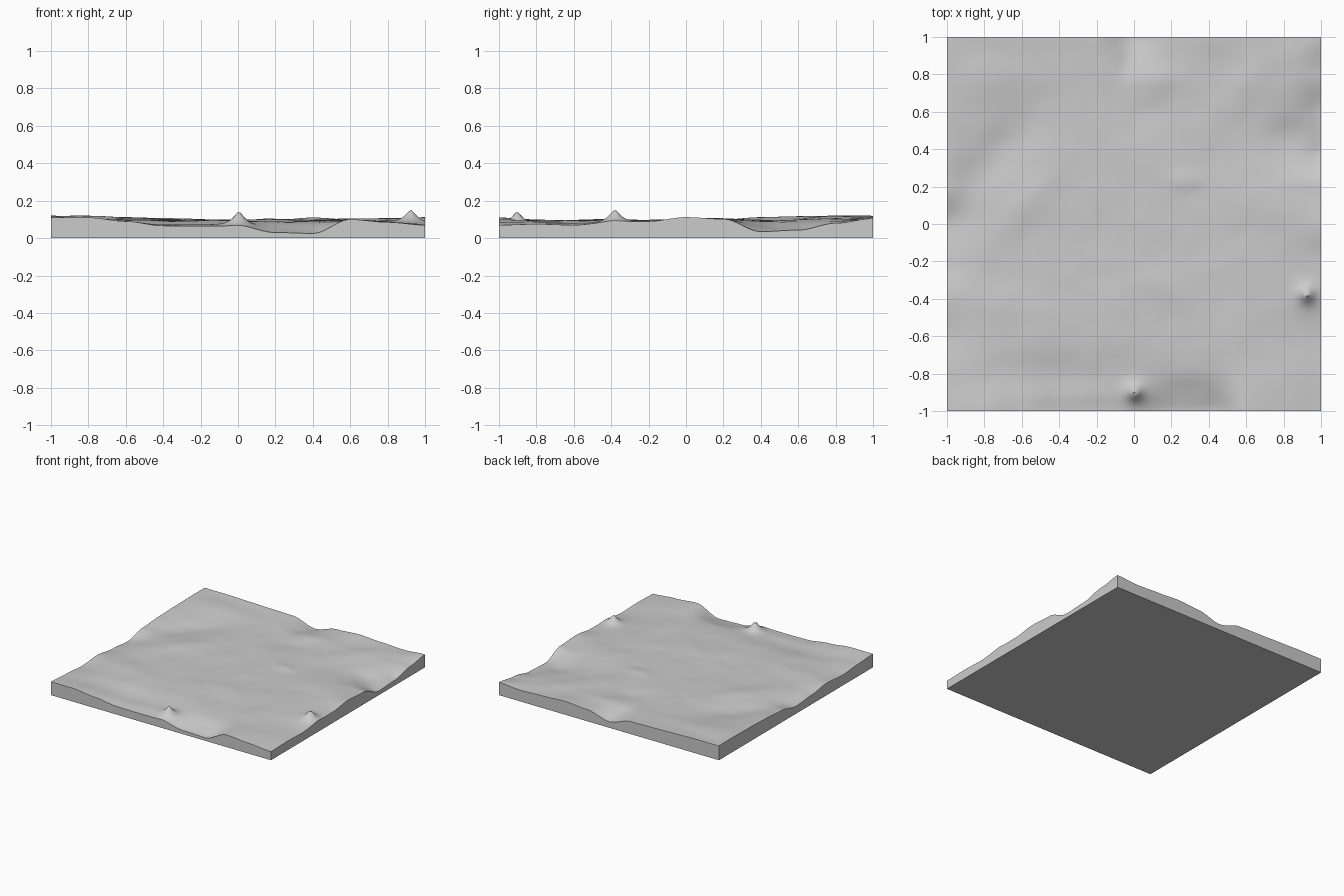
import bpy
import bmesh
from math import cos, sin, exp, hypot, radians
from mathutils import Vector, noise

default_cube = bpy.data.objects.get("Cube")
if default_cube:
    bpy.data.objects.remove(default_cube, do_unlink=True)

BASE = 0.096

# Rim heights in thousandths, evenly spaced from the negative to the positive end
FRONT_RIM = [110, 110, 90, 66, 64, 64, 30, 25, 100, 85, 70]
BACK_RIM = [117, 117, 112, 107, 103, 50, 97, 110, 100, 92, 105]
RIGHT_RIM = [70, 75, 70, 85, 90, 112, 102, 35, 43, 80, 105]
LEFT_RIM = [110, 100, 87, 100, 77, 62, 100, 112, 117, 120, 120]

# Broad landforms: x, y, length, width, angle, height in thousandths
LANDFORMS = [
    (-.8, .8, .3, .14, 0, 24),       # north-west plateau
    (-.78, .33, .34, .13, 45, -24),  # north-west valley
    (-.6, .08, .34, .1, 45, 13),     # crest beside the valley
    (-.4, -.82, .45, .12, 0, -22),   # south-west plain
    (-.65, -.45, .25, .1, 0, 8),
    (.1, .78, .2, .07, 0, 12),       # northern ridge
    (.1, .6, .2, .08, 0, -9),
    (-.04, .87, .06, .12, 0, -15),   # northern gully
    (.87, .47, .15, .12, 0, -34),    # eastern valley
    (.62, .78, .2, .1, 45, 13),
    (.75, .1, .22, .12, 0, 11),
    (.3, -.92, .15, .08, 0, -22),    # southern hollow
    (.85, -.65, .2, .2, 0, -12),
    (.27, .23, .1, .05, 0, 6),
    (.15, -.33, .3, .1, 20, 5),
]

# Sharp little hills: x, y, height
PEAKS = [(.005, -.905, .072), (.925, -.38, .068)]


def rim_height(profile, t):
    """Smoothly interpolated rim height for t between -1 and 1."""
    position = (t + 1) / 2 * (len(profile) - 1)
    i = max(0, min(int(position), len(profile) - 2))
    f = position - i
    f = f * f * (3 - 2 * f)
    return (profile[i] * (1 - f) + profile[i + 1] * f) / 1000


def landform_height(x, y):
    """Rolling interior made from rotated mounds and hollows."""
    height = BASE
    for cx, cy, length, width, angle, amount in LANDFORMS:
        c, s = cos(radians(angle)), sin(radians(angle))
        along = ((x - cx) * c + (y - cy) * s) / length
        across = ((y - cy) * c - (x - cx) * s) / width
        height += amount / 1000 * exp(-along * along - across * across)
    height += noise.noise(Vector((x * 4, y * 4, 0))) * .005
    height += noise.noise(Vector((x * 9, y * 9, 5))) * .002
    return height


def terrain_height(x, y):
    """Blend the interior into the four rims, then add the peaks."""
    rims = [
        (FRONT_RIM, x, 1 + y),
        (BACK_RIM, x, 1 - y),
        (RIGHT_RIM, y, 1 - x),
        (LEFT_RIM, y, 1 + x),
    ]
    total, weights = landform_height(x, y), 1
    for profile, along, distance in rims:
        weight = .012 / (distance * distance + .00001)
        total += rim_height(profile, along) * weight
        weights += weight
    height = total / weights
    for px, py, amount in PEAKS:
        height += amount * exp(-(hypot(x - px, y - py) / .042) ** 1.3)
    return max(height, .02)


# Single stone-grey material
stone = bpy.data.materials.new("stone_grey")
stone.use_nodes = True
grey = (.6, .6, .6, 1)
stone.diffuse_color = grey
stone.node_tree.nodes["Principled BSDF"].inputs["Base Color"].default_value = grey

# Rolling top surface
bm = bmesh.new()
bmesh.ops.create_grid(bm, x_segments=140, y_segments=140, size=1)
for vert in bm.verts:
    vert.co.z = terrain_height(vert.co.x, vert.co.y)

# Straight side walls down to the ground, closed by a flat underside
rim_edges = [edge for edge in bm.edges if edge.is_boundary]
walls = bmesh.ops.extrude_edge_only(bm, edges=rim_edges)["geom"]
for item in walls:
    if isinstance(item, bmesh.types.BMVert):
        item.co.z = 0
bottom_edges = [edge for edge in bm.edges if edge.is_boundary]
bmesh.ops.edgeloop_fill(bm, edges=bottom_edges)
bmesh.ops.recalc_face_normals(bm, faces=bm.faces[:])

mesh = bpy.data.meshes.new("terrain_slab")
bm.to_mesh(mesh)
bm.free()
mesh.materials.append(stone)
terrain = bpy.data.objects.new("terrain_slab", mesh)
bpy.context.collection.objects.link(terrain)

# Smooth ground with crisp slab edges
bpy.ops.object.select_all(action="DESELECT")
terrain.select_set(True)
bpy.context.view_layer.objects.active = terrain
bpy.ops.object.shade_smooth_by_angle(angle=radians(40))
